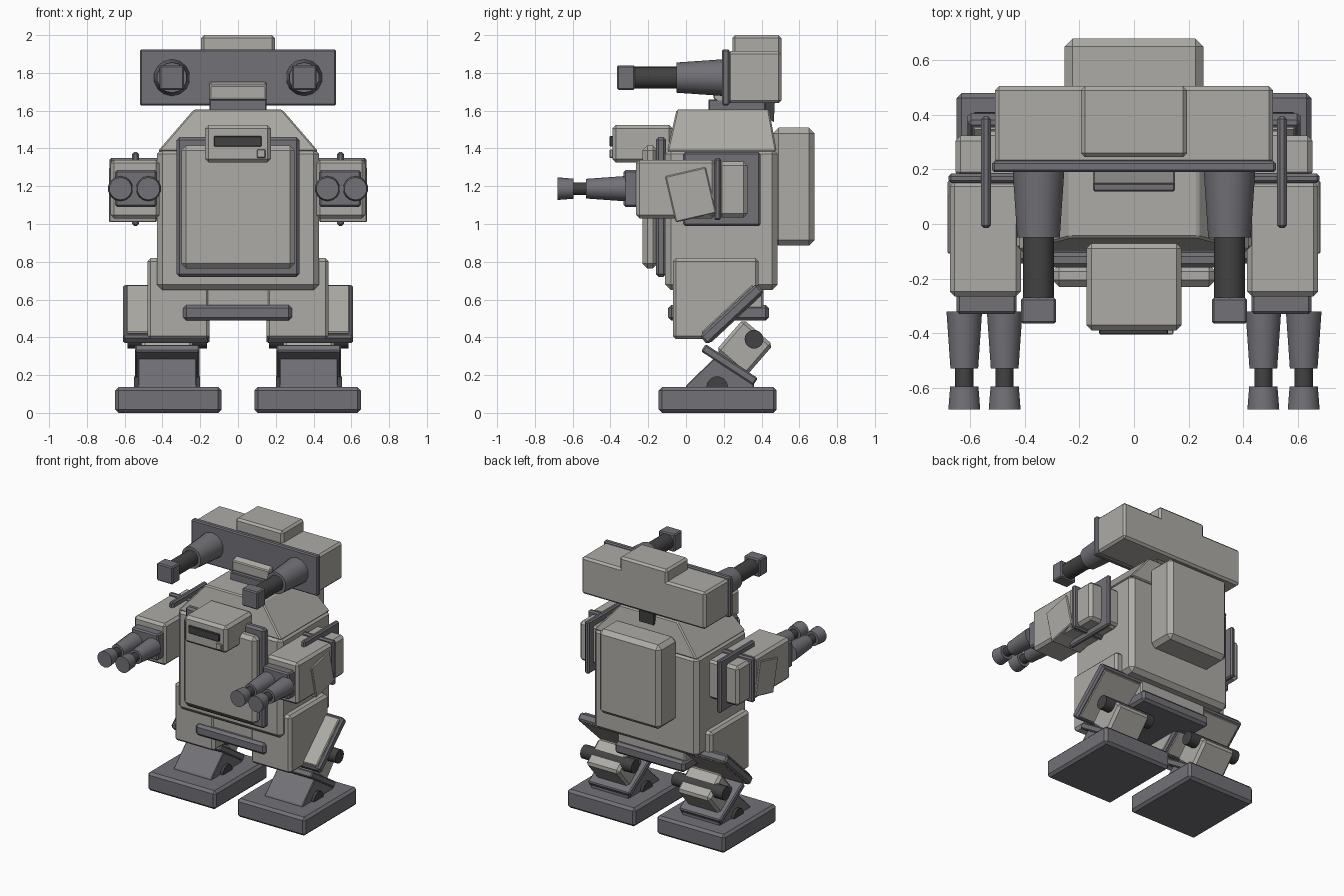
import bpy, bmesh, math
from mathutils import Matrix, Vector

if "Cube" in bpy.data.objects:
    bpy.data.objects.remove(bpy.data.objects["Cube"])


def material(name, rgb):
    m = bpy.data.materials.new(name)
    m.diffuse_color = (*rgb, 1)
    m.use_nodes = True
    m.node_tree.nodes["Principled BSDF"].inputs["Base Color"].default_value = m.diffuse_color
    return m


BEIGE = material("warm grey armour", (0.42, 0.41, 0.38))
GREY = material("blue grey metal", (0.165, 0.165, 0.185))
BLACK = material("dark gunmetal", (0.055, 0.055, 0.055))


def finish(name, bm, mat, bevel=0.0, smooth=False):
    bmesh.ops.recalc_face_normals(bm, faces=bm.faces[:])
    if bevel:
        bmesh.ops.bevel(bm, geom=bm.edges[:], offset=bevel, segments=1,
                        affect='EDGES', clamp_overlap=True)
    me = bpy.data.meshes.new(name)
    bm.to_mesh(me)
    bm.free()
    me.materials.append(mat)
    ob = bpy.data.objects.new(name, me)
    bpy.context.collection.objects.link(ob)
    if smooth:
        bpy.ops.object.select_all(action='DESELECT')
        ob.select_set(True)
        bpy.context.view_layer.objects.active = ob
        bpy.ops.object.shade_smooth_by_angle(angle=math.radians(35))
    return ob


def box(name, x, y, z, mat, bevel=0.015, tilt=0.0):
    """Chamfered box from three ranges, optionally tilted about its x axis."""
    bm = bmesh.new()
    bmesh.ops.create_cube(bm, size=1)
    size = [b - a for a, b in (x, y, z)]
    mid = Vector([(a + b) / 2 for a, b in (x, y, z)])
    bmesh.ops.transform(bm, verts=bm.verts, matrix=Matrix.Translation(mid)
                        @ Matrix.Rotation(math.radians(tilt), 4, 'X')
                        @ Matrix.Diagonal((*size, 1)))
    return finish(name, bm, mat, bevel)


def slab(name, x, centre, length, thick, tilt, mat, bevel=0.012):
    """Box given by its centre in the y-z plane."""
    cy, cz = centre
    return box(name, x, (cy - length / 2, cy + length / 2),
               (cz - thick / 2, cz + thick / 2), mat, bevel, tilt)


def prism(name, x, profile, mat, bevel=0.0):
    """Side profile (y, z) extruded across x."""
    bm = bmesh.new()
    f = bm.faces.new([bm.verts.new((x[0], *p)) for p in profile])
    ext = bmesh.ops.extrude_face_region(bm, geom=[f])
    vs = [v for v in ext['geom'] if isinstance(v, bmesh.types.BMVert)]
    bmesh.ops.translate(bm, verts=vs, vec=(x[1] - x[0], 0, 0))
    return finish(name, bm, mat, bevel)


def rod(name, centre, r1, r2, a, b, mat, axis='Y', sides=14):
    """Cone or cylinder from a (radius r1) to b (radius r2) along an axis."""
    bm = bmesh.new()
    bmesh.ops.create_cone(bm, cap_ends=True, segments=sides,
                          radius1=r1, radius2=r2, depth=b - a)
    m = (a + b) / 2
    if axis == 'Y':
        rot, loc = Matrix.Rotation(-math.pi / 2, 4, 'X'), (centre[0], m, centre[1])
    else:
        rot, loc = Matrix.Rotation(math.pi / 2, 4, 'Y'), (m, *centre)
    bmesh.ops.transform(bm, verts=bm.verts, matrix=Matrix.Translation(loc) @ rot)
    return finish(name, bm, mat, smooth=True)


# Torso with tapered shoulders
box("torso", (-0.43, 0.43), (-0.11, 0.485), (0.65, 1.40), BEIGE, 0.03)
bm = bmesh.new()
low = [bm.verts.new((x, y, 1.385)) for x, y in
       ((-0.425, -0.1), (0.425, -0.1), (0.425, 0.48), (-0.425, 0.48))]
top = [bm.verts.new((x, y, 1.605)) for x, y in
       ((-0.235, -0.05), (0.235, -0.05), (0.235, 0.44), (-0.235, 0.44))]
bm.faces.new(low)
bm.faces.new(top)
for i in range(4):
    j = (i + 1) % 4
    bm.faces.new((low[i], low[j], top[j], top[i]))
finish("shoulder_taper", bm, BEIGE, 0.008)
box("backpack", (-0.255, 0.255), (0.46, 0.68), (0.885, 1.51), BEIGE, 0.03)

# Chest plates and chest launcher
box("chest_frame", (-0.325, 0.325), (-0.16, -0.105), (0.72, 1.46), GREY, 0.015)
box("chest_plate", (-0.30, 0.30), (-0.23, -0.15), (0.765, 1.415), BEIGE, 0.025)
box("chest_launcher", (-0.175, 0.175), (-0.39, -0.07), (1.325, 1.525), BEIGE, 0.02)
box("launcher_slot", (-0.128, 0.125), (-0.405, -0.38), (1.41, 1.465), BLACK, 0.004)
box("launcher_button", (0.10, 0.145), (-0.405, -0.38), (1.35, 1.395), BEIGE, 0.004)

# Pelvis
box("waist", (-0.28, 0.28), (-0.06, 0.41), (0.55, 0.68), BEIGE, 0.01)
box("pelvis", (-0.29, 0.285), (-0.095, 0.44), (0.488, 0.572), GREY, 0.018)

# Neck and head
box("neck", (-0.15, 0.15), (0.12, 0.42), (1.59, 1.66), GREY, 0.005)
prism("neck_brace", (-0.06, 0.06),
      ((0.40, 1.64), (0.47, 1.64), (0.465, 1.54), (0.43, 1.56)), BLACK)
box("head", (-0.51, 0.51), (0.22, 0.505), (1.64, 1.915), BEIGE, 0.015)
box("head_cap", (-0.195, 0.195), (0.245, 0.505), (1.88, 2.0), BEIGE, 0.015)
box("face_plate", (-0.52, 0.52), (0.19, 0.23), (1.628, 1.925), GREY, 0.008)
prism("nose", (-0.15, 0.15),
      ((0.2, 1.755), (0.145, 1.735), (0.145, 1.665), (0.2, 1.62)), BEIGE, 0.006)

for side, s in (("left", 1), ("right", -1)):
    def span(a, b):
        return tuple(sorted((a * s, b * s)))

    # Head cannon
    eye = (0.35 * s, 1.775)
    rod(f"{side}_cannon_base", eye, 0.08, 0.097, -0.05, 0.195, GREY)
    rod(f"{side}_cannon_barrel", eye, 0.058, 0.058, -0.28, -0.04, BLACK)
    box(f"{side}_cannon_muzzle", span(0.285, 0.415), (-0.365, -0.27),
        (1.71, 1.84), GREY, 0.008)

    # Shoulder and arm
    box(f"{side}_shoulder_block", span(0.41, 0.54), (0.04, 0.34), (1.05, 1.33), BEIGE)
    box(f"{side}_shoulder_plate", span(0.525, 0.56), (-0.015, 0.395),
        (0.99, 1.38), GREY, 0.01)
    box(f"{side}_upper_arm", span(0.42, 0.655), (0.17, 0.325), (1.035, 1.33), BEIGE, 0.02)
    box(f"{side}_elbow_plate", span(0.41, 0.68), (0.15, 0.185), (1.02, 1.35), GREY, 0.01)
    box(f"{side}_forearm", span(0.415, 0.675), (-0.265, 0.155), (1.03, 1.34), BEIGE, 0.018)
    slab(f"{side}_forearm_guard", span(0.43, 0.684), (0.025, 1.155),
         0.22, 0.25, 13, BEIGE, 0.006)
    box(f"{side}_gun_mount", span(0.43, 0.65), (-0.33, -0.25), (1.09, 1.285), GREY, 0.01)
    for n, gx in (("outer", 0.622), ("inner", 0.474)):
        c = (gx * s, 1.187)
        rod(f"{side}_{n}_gun_sleeve", c, 0.052, 0.067, -0.53, -0.32, GREY)
        rod(f"{side}_{n}_gun_barrel", c, 0.034, 0.034, -0.61, -0.52, BLACK)
        rod(f"{side}_{n}_gun_muzzle", c, 0.06, 0.053, -0.68, -0.595, GREY)

    # Thigh with slanted knee guard
    prism(f"{side}_thigh", span(0.15, 0.48),
          ((-0.07, 0.39), (0.13, 0.39), (0.385, 0.62), (0.385, 0.82), (-0.07, 0.82)),
          BEIGE, 0.018)
    slab(f"{side}_knee_guard", span(0.15, 0.61), (0.243, 0.523), 0.41, 0.06, 43, GREY)
    slab(f"{side}_knee_panel", span(0.18, 0.59), (0.241, 0.525), 0.37, 0.076, 43, BEIGE, 0.006)

    # Lower leg, joints and foot
    slab(f"{side}_lower_leg", span(0.24, 0.51), (0.31, 0.345), 0.21, 0.22, -41, BEIGE, 0.018)
    rod(f"{side}_knee_axle", (0.36, 0.39), 0.05, 0.05, *span(0.165, 0.585), BLACK, 'X')
    slab(f"{side}_shin_plate", span(0.205, 0.545), (0.23, 0.255), 0.33, 0.045, -33, GREY, 0.008)
    prism(f"{side}_ankle", span(0.22, 0.53),
          ((0.0, 0.125), (0.0, 0.145), (0.15, 0.29), (0.36, 0.16), (0.36, 0.125)), GREY, 0.005)
    rod(f"{side}_ankle_axle", (0.165, 0.135), 0.058, 0.058, *span(0.2, 0.55), BLACK, 'X')
    box(f"{side}_foot", span(0.087, 0.65), (-0.145, 0.48), (0.0, 0.137), GREY, 0.018)
